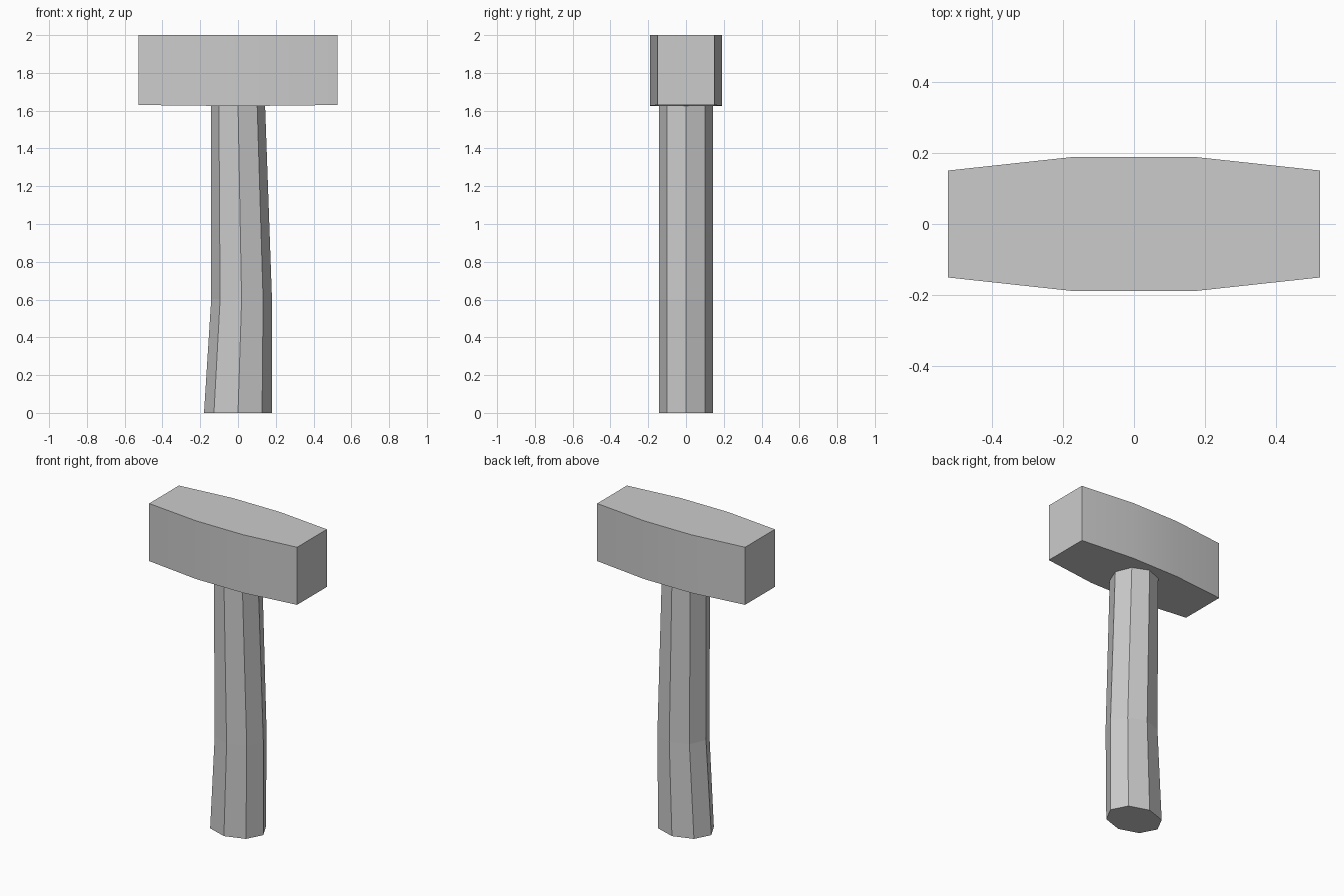
import bpy, bmesh
from math import cos, sin, tau

if "Cube" in bpy.data.objects:
    bpy.data.objects.remove(bpy.data.objects["Cube"])


def loft(name, rings):
    """Skin a list of equal-length point rings and cap both ends."""
    bm = bmesh.new()
    loops = [[bm.verts.new(p) for p in ring] for ring in rings]
    n = len(loops[0])
    for a, b in zip(loops, loops[1:]):
        for i in range(n):
            j = (i + 1) % n
            bm.faces.new((a[i], a[j], b[j], b[i]))
    bm.faces.new(loops[0])
    bm.faces.new(loops[-1])
    bmesh.ops.recalc_face_normals(bm, faces=bm.faces)
    mesh = bpy.data.meshes.new(name)
    bm.to_mesh(mesh)
    bm.free()
    obj = bpy.data.objects.new(name, mesh)
    bpy.context.collection.objects.link(obj)
    return obj


# Eight-sided handle with a slight bend: (z, centre x, x radius)
sections = [(0, 0, 0.18), (0.6, 0.019, 0.161), (1.64, 0, 0.143)]
loft("handle", [[(cx + rx * cos(tau * i / 8), 0.143 * sin(tau * i / 8), z)
                 for i in range(8)] for z, cx, rx in sections])

# Block head, tapering towards both faces: (x, half width, bottom z)
stations = [(-0.526, 0.151, 1.63), (-0.167, 0.19, 1.626),
            (0.167, 0.19, 1.626), (0.526, 0.151, 1.63)]
head = loft("head", [[(x, -w, b), (x, w, b), (x, w, 2), (x, -w, 2)]
                     for x, w, b in stations])

# Soften the shallow creases on the head only
bpy.context.view_layer.objects.active = head
head.select_set(True)
bpy.ops.object.shade_smooth_by_angle(angle=0.5)
